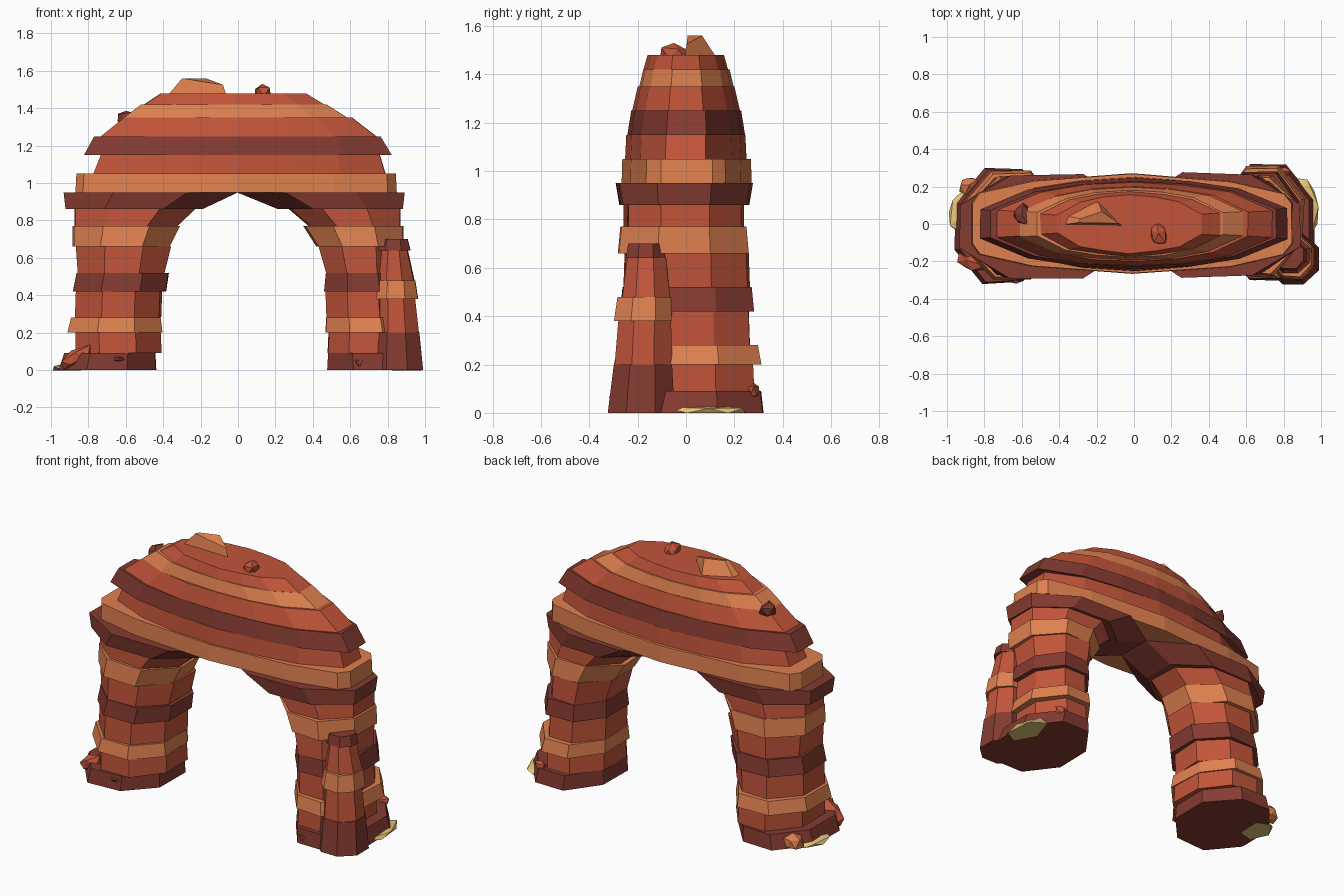
import bpy, math, random
from mathutils import Vector, Matrix
import bmesh

if "Cube" in bpy.data.objects:
    bpy.data.objects.remove(bpy.data.objects["Cube"])
random.seed(4)

def mat(name, col):
    m = bpy.data.materials.new(name)
    m.diffuse_color = (*col, 1)
    m.use_nodes = True
    m.node_tree.nodes["Principled BSDF"].inputs["Base Color"].default_value = m.diffuse_color
    return m

RED = mat("red_rock", (0.54, 0.09, 0.042))
ORANGE = mat("orange_rock", (0.74, 0.22, 0.08))
DARK = mat("dark_rock", (0.23, 0.043, 0.03))
SAND = mat("sand", (0.80, 0.56, 0.19))

OCT = [(1, -.41), (1, .41), (.41, 1), (-.41, 1), (-1, .41), (-1, -.41), (-.41, -1), (.41, -1)]

def oval(q):
    """Mirror a quarter outline (end to middle) into a closed plan."""
    h = q + [(-x, y) for x, y in q[-2::-1]]
    return h + [(-x, -y) for x, y in h]

BEAM = oval([(1, .40), (.95, .62), (.62, .85), (0, 1)])
LENS = oval([(1, .33), (.69, .76), (.36, .93), (0, 1)])

def slab(name, plan, z0, z1, xa, xb, ya, yb, m, jit=.008):
    """One rock stratum; xa/xb are the bottom/top x ranges, ya/yb the y ranges."""
    j = [(random.uniform(-jit, jit), random.uniform(-jit, jit)) for _ in plan]
    vs = []
    for z, (x0, x1), (y0, y1) in ((z0, xa, ya), (z1, xb, yb)):
        for (px, py), (jx, jy) in zip(plan, j):
            vs.append(((x0 + x1) / 2 + px * (x1 - x0) / 2 + jx,
                       (y0 + y1) / 2 + py * (y1 - y0) / 2 + jy, z))
    n = len(plan)
    fs = [tuple(range(n))[::-1], tuple(range(n, 2 * n))]
    fs += [(i, (i + 1) % n, n + (i + 1) % n, n + i) for i in range(n)]
    me = bpy.data.meshes.new(name)
    me.from_pydata(vs, [], fs)
    me.materials.append(m)
    ob = bpy.data.objects.new(name, me)
    bpy.context.collection.objects.link(ob)
    return ob

def rock(name, loc, size, m, rot=0, jit=.2, cut=None, tilt=0):
    bm = bmesh.new()
    bmesh.ops.create_icosphere(bm, subdivisions=1, radius=1)
    for v in bm.verts:
        v.co *= 1 + random.uniform(-jit, jit)
    R = Matrix.Rotation(rot, 4, 'Z') @ Matrix.Rotation(tilt, 4, 'Y')
    for v in bm.verts:
        v.co = R @ Vector([a * b for a, b in zip(v.co, size)]) + Vector(loc)
        if cut is not None:
            v.co.z = max(v.co.z, cut)
    me = bpy.data.meshes.new(name)
    bm.to_mesh(me)
    bm.free()
    me.materials.append(m)
    bpy.context.collection.objects.link(bpy.data.objects.new(name, me))

# legs: z0, z1, outer/inner bottom, outer/inner top, right inner bottom/top, half depth bottom/top
LEG = [
    (0, .09, .96, .435, .93, .44, .475, .48, .305, .295, DARK),
    (.09, .20, .87, .415, .87, .42, .48, .485, .275, .27, RED),
    (.20, .28, .905, .41, .885, .42, .47, .475, .295, .28, ORANGE),
    (.28, .42, .865, .415, .86, .41, .48, .475, .255, .25, RED),
    (.42, .52, .89, .38, .87, .365, .455, .465, .265, .255, DARK),
    (.52, .66, .85, .40, .86, .365, .465, .425, .25, .245, RED),
    (.66, .77, .88, .365, .88, .31, .425, .355, .265, .255, ORANGE),
    (.77, .86, .87, .33, .87, .235, .38, .275, .24, .24, RED),
    (.86, .95, .925, .19, .935, 0, .22, 0, .26, .275, DARK),
]
for i, (z0, z1, o0, i0, o1, i1, r0, r1, h0, h1, m) in enumerate(LEG, 1):
    slab(f"left_leg_layer_{i}", OCT, z0, z1, (-o0, -i0), (-o1, -i1),
         (-h0 - .01, h0 - .01), (-h1 - .01, h1 - .01), m)
    s = .05 if i == 9 else 0
    d = .01 if i < 7 else -.005
    slab(f"right_leg_layer_{i}", OCT, z0, z1, (r0, o0 - s), (r1, o1 - s),
         (-h0 + d, h0 + d), (-h1 + d, h1 + d), m)

# arch span: plan, z0, z1, left/right bottom, left/right top, half depth bottom/top
TOP = [
    (BEAM, .95, 1.05, .87, .845, .865, .84, .268, .265, ORANGE),
    (LENS, 1.05, 1.15, .77, .79, .73, .76, .25, .245, RED),
    (LENS, 1.15, 1.25, .82, .82, .765, .76, .246, .23, DARK),
    (LENS, 1.25, 1.35, .73, .74, .605, .61, .225, .202, RED),
    (LENS, 1.35, 1.42, .61, .58, .52, .47, .196, .18, ORANGE),
    (LENS, 1.42, 1.48, .50, .46, .41, .36, .172, .155, RED),
]
for i, (p, z0, z1, l0, r0, l1, r1, h0, h1, m) in enumerate(TOP, 1):
    slab(f"span_layer_{i}", p, z0, z1, (-l0, r0), (-l1, r1), (-h0, h0), (-h1, h1), m, .004)

# buttress pillar beside the right leg
PILLAR = [
    (0, .20, .71, .99, .72, .97, -.325, -.05, -.30, -.06, DARK),
    (.20, .38, .735, .965, .745, .945, -.295, -.06, -.28, -.065, RED),
    (.38, .48, .72, .965, .735, .95, -.295, -.06, -.28, -.065, ORANGE),
    (.48, .64, .735, .94, .765, .905, -.265, -.07, -.245, -.085, RED),
    (.64, .70, .735, .925, .75, .91, -.25, -.085, -.24, -.09, DARK),
]
for i, (z0, z1, a, b, c, d, e, f, g, h, m) in enumerate(PILLAR, 1):
    slab(f"pillar_layer_{i}", OCT, z0, z1, (a, b), (c, d), (e, f), (g, h), m, .004)

# wedge-shaped rock on top
wedge = slab("top_wedge_rock", [(1, -.9), (.2, .9), (-.8, -.2), (-.9, -.8)], 1.46, 1.56,
             (-.40, -.06), (-.31, -.08), (-.02, .14), (0, .07), ORANGE, 0)
for v in wedge.data.vertices:
    if v.co.z > 1.5 and v.co.x > -.15:
        v.co.z = 1.525

# loose rocks
rock("top_small_rock", (.13, -.05, 1.485), (.05, .065, .05), RED, .4)
rock("shoulder_rock", (-.60, .05, 1.35), (.055, .055, .05), DARK, .2, .3)
rock("base_rock_left_back", (-.88, .21, .04), (.06, .05, .06), ORANGE, .6, .25, 0)
rock("base_rock_left_front", (-.87, -.20, .06), (.11, .055, .05), RED, -.3, .15, 0, -.5)
rock("base_pebble_left", (-.64, -.30, .06), (.04, .02, .015), DARK)
rock("base_pebble_right", (.65, -.275, .035), (.035, .03, .035), DARK, .3, .2, 0)
rock("base_rock_right_back", (.80, .28, .09), (.04, .025, .04), RED)

# sand drifts at the feet
rock("sand_drift_right", (.91, .09, .004), (.09, .17, .035), SAND, .05, .1, -.001)
rock("sand_drift_left", (-.91, .06, .004), (.09, .13, .035), SAND, -.05, .1, -.001)
